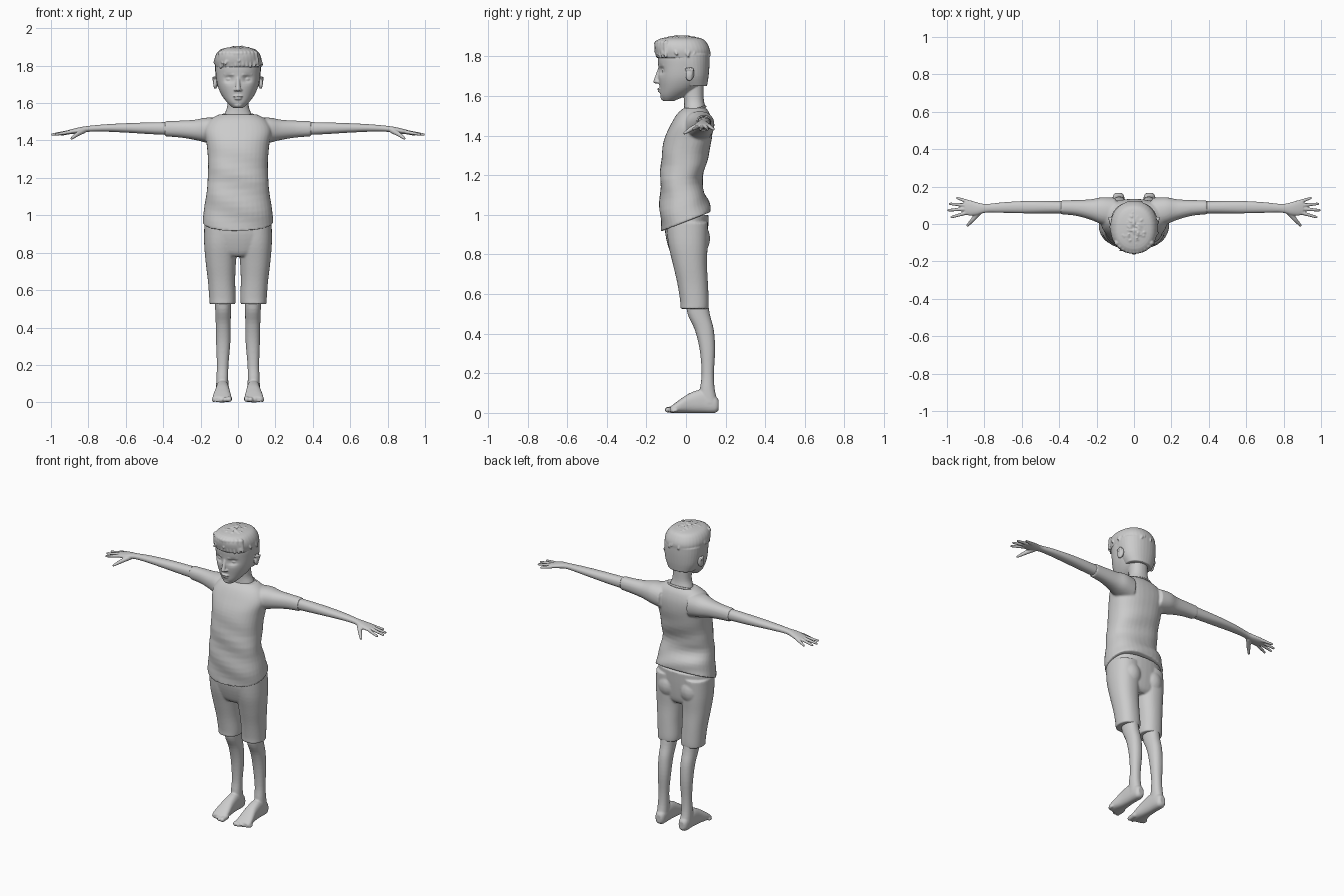
import bpy, bmesh, math, random
from mathutils import Vector, Matrix

random.seed(4)
if "Cube" in bpy.data.objects:
    bpy.data.objects.remove(bpy.data.objects["Cube"], do_unlink=True)

grey = bpy.data.materials.new("plain grey")
grey.use_nodes = True
grey.diffuse_color = (0.6, 0.6, 0.6, 1)
grey.node_tree.nodes["Principled BSDF"].inputs["Base Color"].default_value = grey.diffuse_color


def smooth_rows(rows, steps=4):
    """Pass a smooth curve through the cross-section rows."""
    rows = [Vector(row) for row in rows]
    padded = [rows[0]] + rows + [rows[-1]]
    result = []
    for a, b, c, d in zip(padded, padded[1:], padded[2:], padded[3:]):
        for i in range(steps):
            t = i / steps
            result.append((b * 2 + (c - a) * t + (a * 2 - b * 5 + c * 4 - d) * t**2
                           + (b * 3 - a - c * 3 + d) * t**3) * 0.5)
    return result + [rows[-1]]


def loft(bm, axis, rows, side=1, power=0.9, segments=36):
    """Rows hold: position on axis, two centre values, two radii."""
    rings = []
    for t, cu, cv, ru, rv in smooth_rows(rows):
        ring = []
        for i in range(segments):
            angle = math.tau * i / segments
            c, s = math.cos(angle), math.sin(angle)
            u = cu + max(ru, 0.002) * math.copysign(abs(c) ** power, c)
            v = cv + max(rv, 0.002) * math.copysign(abs(s) ** power, s)
            x, y, z = {"x": (t, u, v), "y": (u, t, v), "z": (u, v, t)}[axis]
            ring.append(bm.verts.new((x * side, y, z)))
        rings.append(ring)
    for low, high in zip(rings, rings[1:]):
        for i in range(segments):
            j = (i + 1) % segments
            bm.faces.new((low[i], low[j], high[j], high[i]))
    bm.faces.new(rings[0])
    bm.faces.new(rings[-1])
    return [v for ring in rings for v in ring]


def ball(bm, centre, radii, turn=None):
    turn = turn or Matrix.Identity(4)
    bmesh.ops.create_icosphere(bm, subdivisions=3, radius=1,
                               matrix=Matrix.Translation(centre) @ turn @ Matrix.Diagonal((*radii, 1)))


def limb(bm, start, end, r_start, r_end):
    start, end = Vector(start), Vector(end)
    turn = (end - start).to_track_quat("Z", "Y").to_matrix().to_4x4()
    bmesh.ops.create_cone(bm, cap_ends=True, segments=16, radius1=r_start, radius2=r_end,
                          depth=(end - start).length, matrix=Matrix.Translation((start + end) / 2) @ turn)
    ball(bm, start, [r_start] * 3)
    ball(bm, end, [r_end] * 3)


def finish(bm, name, voxel, relax):
    """Fuse the overlapping volumes into one smooth skin."""
    bmesh.ops.recalc_face_normals(bm, faces=bm.faces)
    mesh = bpy.data.meshes.new(name)
    bm.to_mesh(mesh)
    bm.free()
    obj = bpy.data.objects.new(name, mesh)
    bpy.context.collection.objects.link(obj)
    bpy.ops.object.select_all(action="DESELECT")
    bpy.context.view_layer.objects.active = obj
    obj.select_set(True)
    fuse = obj.modifiers.new("fuse", "REMESH")
    fuse.mode, fuse.voxel_size = "VOXEL", voxel
    soft = obj.modifiers.new("soften", "SMOOTH")
    soft.factor, soft.iterations = 0.5, relax
    for modifier in ("fuse", "soften"):
        bpy.ops.object.modifier_apply(modifier=modifier)
    obj.data.materials.clear()
    obj.data.materials.append(grey)
    bpy.ops.object.shade_smooth_by_angle(angle=math.radians(50))


# Shirt: body with a hem that rises to the back, and short sleeves
bm = bmesh.new()
body = loft(bm, "z", [(.965, 0, 0, .19, .125), (1.05, 0, -.01, .18, .122), (1.15, 0, -.025, .165, .106),
                      (1.28, 0, -.008, .16, .117), (1.38, 0, .01, .168, .12), (1.455, 0, .028, .18, .105),
                      (1.51, 0, .038, .15, .082), (1.54, 0, .045, .1, .055)], power=0.85)
for v in body:
    fall = min(1, max(0, (1.2 - v.co.z) / 0.25))
    v.co.y += 0.004 * math.sin(45 * v.co.z + 14 * v.co.x) * min(1, max(0, (1.4 - v.co.z) * 5))
    v.co.z += 0.42 * v.co.y * fall
for side in (1, -1):
    loft(bm, "x", [(.1, .06, 1.445, .08, .075), (.17, .07, 1.455, .073, .067), (.23, .077, 1.457, .055, .054),
                   (.31, .086, 1.461, .042, .045), (.39, .089, 1.463, .037, .041)], side)
finish(bm, "shirt", 0.006, 4)

# Collar band
bpy.ops.mesh.primitive_torus_add(major_segments=48, minor_segments=10, major_radius=.092, minor_radius=.006,
                                 location=(0, .035, 1.527), rotation=(.3, 0, 0))
collar = bpy.context.object
collar.name, collar.scale = "shirt_collar", (1, .72, 1)
collar.data.materials.append(grey)
bpy.ops.object.shade_smooth_by_angle(angle=math.radians(50))

# Shorts
bm = bmesh.new()
loft(bm, "z", [(.78, 0, .01, .09, .07), (.81, 0, .01, .15, .09), (.9, 0, .003, .178, .107),
               (1, 0, .003, .172, .112)])
for side in (1, -1):
    loft(bm, "z", [(.525, .083, .043, .069, .071), (.56, .083, .043, .071, .072), (.65, .088, .034, .073, .077),
                   (.75, .092, .02, .081, .086), (.85, .092, .01, .089, .099), (.96, .09, .005, .09, .105)], side)
    ball(bm, (side * .08, .045, .88), (.075, .077, .09))
finish(bm, "shorts", 0.006, 4)

# Arms and hands
for side, label in ((1, "left"), (-1, "right")):
    bm = bmesh.new()
    loft(bm, "x", [(.3, .088, 1.463, .032, .036), (.45, .09, 1.465, .033, .032), (.58, .09, 1.467, .033, .026),
                   (.7, .088, 1.467, .028, .02), (.79, .084, 1.463, .023, .016), (.84, .082, 1.456, .034, .016),
                   (.88, .086, 1.449, .041, .014), (.905, .088, 1.445, .036, .011)], side)
    fingers = [((.885, .118), (.945, .139)), ((.9, .1), (.984, .108)),
               ((.9, .08), (.992, .074)), ((.895, .06), (.974, .037))]
    for (bx, by), (tx, ty) in fingers:
        limb(bm, (side * bx, by, 1.446), (side * tx, ty, 1.432), .0105, .007)
    limb(bm, (side * .825, .067, 1.453), (side * .86, .025, 1.433), .015, .012)
    limb(bm, (side * .86, .025, 1.433), (side * .89, -.008, 1.411), .012, .007)
    finish(bm, label + "_arm", 0.004, 3)

# Legs and bare feet
for side, label in ((1, "left"), (-1, "right")):
    bm = bmesh.new()
    loft(bm, "z", [(.6, .082, .05, .045, .055), (.5, .08, .064, .042, .056), (.42, .079, .092, .04, .048),
                   (.32, .079, .108, .038, .039), (.2, .082, .11, .031, .031), (.12, .084, .108, .032, .037),
                   (.05, .084, .115, .034, .046)], side)
    loft(bm, "y", [(.165, .083, .04, .018, .025), (.145, .083, .043, .031, .043), (.08, .083, .058, .035, .058),
                   (.02, .083, .05, .039, .05), (-.03, .085, .034, .047, .034), (-.065, .086, .021, .05, .021),
                   (-.08, .084, .015, .044, .015)], side, power=0.8)
    for i in range(5):
        x, r = .047 + .021 * i, .016 - .0015 * i
        limb(bm, (side * x, -.05, r + .004), (side * x, -.093 + .007 * i * (i > 1), r), r, r * .9)
    finish(bm, label + "_leg", 0.005, 3)

# Head and neck with dented eye sockets, nose, lips, brows and ears
bm = bmesh.new()
loft(bm, "z", [(1.46, 0, .045, .085, .06), (1.53, 0, .045, .075, .055), (1.58, 0, .04, .058, .05),
               (1.64, 0, .035, .056, .054), (1.7, 0, .03, .06, .06)])
skull = loft(bm, "z", [(1.574, 0, -.088, .026, .025), (1.6, 0, -.066, .055, .062), (1.64, 0, -.036, .086, .097),
                       (1.69, 0, -.018, .108, .121), (1.75, 0, -.013, .118, .127), (1.8, 0, -.012, .12, .13),
                       (1.85, 0, -.01, .11, .115), (1.88, 0, -.01, .08, .085), (1.895, 0, -.01, .03, .03)],
             power=0.94, segments=72)
for v in skull:
    if v.co.y < -.05:
        v.co.y += .018 * math.exp(-((abs(v.co.x) - .048) / .024) ** 2 - ((v.co.z - 1.728) / .017) ** 2)
limb(bm, (0, -.133, 1.735), (0, -.15, 1.677), .009, .013)
ball(bm, (0, -.15, 1.673), (.014, .015, .011))
ball(bm, (0, -.133, 1.635), (.026, .012, .006))
ball(bm, (0, -.13, 1.624), (.021, .013, .007))
ball(bm, (0, -.108, 1.592), (.026, .02, .018))
for side in (1, -1):
    ball(bm, (side * .013, -.143, 1.671), (.009, .011, .008))
    ball(bm, (side * .046, -.101, 1.728), (.021, .021, .015))
    limb(bm, (side * .025, -.134, 1.752), (side * .072, -.112, 1.755), .006, .005)
    lean = Matrix.Rotation(side * .25, 4, "Z") @ Matrix.Rotation(-.2, 4, "X")
    ball(bm, (side * .12, .02, 1.71), (.012, .022, .035), lean)
    limb(bm, (side * .125, .0, 1.735), (side * .131, .033, 1.735), .006, .007)
    limb(bm, (side * .131, .033, 1.735), (side * .123, .02, 1.682), .007, .006)
finish(bm, "head", 0.004, 2)

# Hair: short back and sides, full top, combed locks and a fringe
bm = bmesh.new()
loft(bm, "z", [(1.65, 0, .04, .085, .066), (1.7, 0, .026, .11, .088), (1.76, 0, .015, .121, .104),
               (1.81, 0, .01, .123, .11)])
loft(bm, "z", [(1.792, 0, -.014, .121, .132), (1.83, 0, -.018, .126, .139), (1.865, 0, -.025, .115, .132),
               (1.888, 0, -.025, .09, .108), (1.899, 0, -.02, .04, .05)])
for i in range(90):
    angle, lift = random.uniform(0, math.tau), random.uniform(.15, 1.35)
    spot = Vector((.122 * math.cos(angle) * math.cos(lift), -.02 + .137 * math.sin(angle) * math.cos(lift),
                   1.815 + .082 * math.sin(lift)))
    outward = spot - Vector((0, -.015, 1.78))
    turn = outward.to_track_quat("Z", "Y").to_matrix().to_4x4()
    ball(bm, spot, (.009, random.uniform(.025, .04), .007), turn @ Matrix.Rotation(random.uniform(-.5, .5), 4, "Z"))
for i in range(11):
    x = -.1 + .02 * i
    y = -.155 + 4.5 * x * x
    limb(bm, (x * .9, y + .01, 1.865), (x + .008, y + .008, random.uniform(1.785, 1.805)), .016, .007)
finish(bm, "hair", 0.004, 2)
